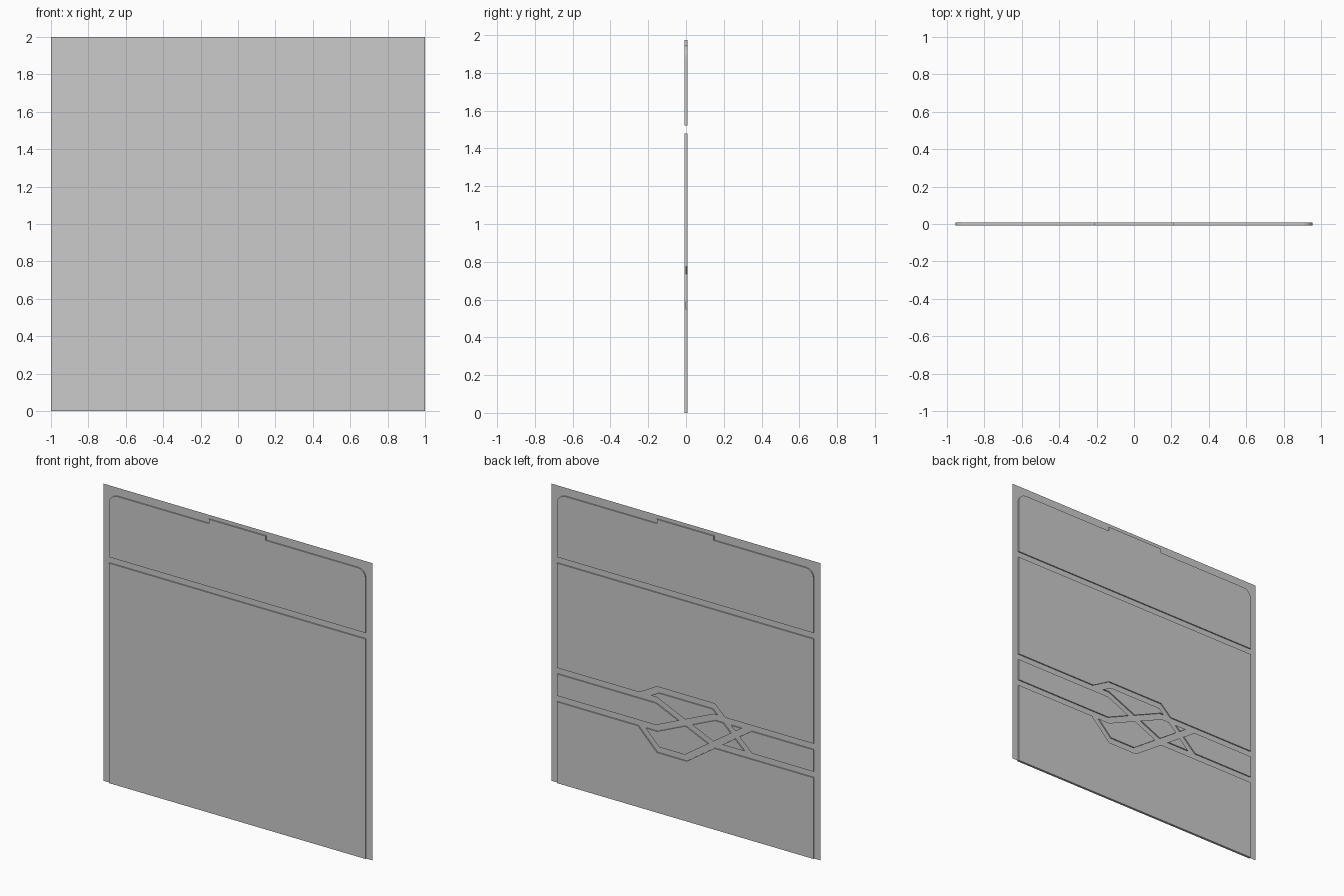
import bpy, bmesh, math
from mathutils import Vector

if "Cube" in bpy.data.objects:
    bpy.data.objects.remove(bpy.data.objects["Cube"])

DEPTH = 0.008      # relief height on each face of the sheet
GROOVE = 0.041     # width of the decorative grooves
SIDE = 0.955       # half width of the panels


def prism(name, outline, y0, y1):
    """Extrude an (x, z) outline from y0 to y1."""
    bm = bmesh.new()
    face = bm.faces.new([bm.verts.new((x, y0, z)) for x, z in outline])
    ext = bmesh.ops.extrude_face_region(bm, geom=[face], use_keep_orig=True)
    verts = [g for g in ext["geom"] if isinstance(g, bmesh.types.BMVert)]
    bmesh.ops.translate(bm, verts=verts, vec=(0, y1 - y0, 0))
    bmesh.ops.recalc_face_normals(bm, faces=bm.faces)
    mesh = bpy.data.meshes.new(name)
    bm.to_mesh(mesh)
    bm.free()
    obj = bpy.data.objects.new(name, mesh)
    bpy.context.collection.objects.link(obj)
    return obj


def ribbon(path, width):
    """Outline of a constant-width strip along a path, with mitred corners."""
    pts = [Vector(p) for p in path]
    left, right = [], []
    for i, p in enumerate(pts):
        a = (p - pts[i - 1]).normalized() if i else None
        b = (pts[i + 1] - p).normalized() if i < len(pts) - 1 else None
        a, b = a or b, b or a
        n1, n2 = Vector((-a.y, a.x)), Vector((-b.y, b.x))
        n = (n1 + n2).normalized()
        off = n * (width / 2 / n.dot(n1))
        left.append(p + off)
        right.append(p - off)
    return [tuple(v) for v in left + right[::-1]]


def carve(obj, path):
    """Cut a groove along a path right through a panel."""
    cutter = prism("groove_cutter", ribbon(path, GROOVE), -0.05, 0.05)
    cutter.hide_render = True
    mod = obj.modifiers.new("groove", "BOOLEAN")
    mod.operation, mod.solver, mod.object = "DIFFERENCE", "EXACT", cutter
    bpy.context.view_layer.objects.active = obj
    bpy.ops.object.modifier_apply(modifier=mod.name)
    bpy.data.objects.remove(cutter)


def open_back(obj):
    """Remove the hidden faces lying against the sheet."""
    bm = bmesh.new()
    bm.from_mesh(obj.data)
    hidden = [f for f in bm.faces if all(abs(v.co.y) < 1e-5 for v in f.verts)]
    bmesh.ops.delete(bm, geom=hidden, context="FACES")
    bm.to_mesh(obj.data)
    bm.free()


# thin backing sheet
bpy.ops.mesh.primitive_plane_add(size=2, location=(0, 0, 1), rotation=(math.pi / 2, 0, 0))
bpy.context.object.name = "backing_sheet"

# upper panel outline: rounded top corners and a raised tab
R, TOP = 0.06, 1.945
half = [(SIDE, 1.521)]
half += [(SIDE - R + R * math.cos(t), TOP - R + R * math.sin(t))
         for t in (math.pi / 2 * i / 6 for i in range(7))]
half += [(0.211, TOP), (0.211, 1.974)]
upper_outline = half + [(-x, z) for x, z in reversed(half)]
lower_outline = [(SIDE, 0), (SIDE, 1.48), (-SIDE, 1.48), (-SIDE, 0)]

# interlaced grooves on the back
knot = [
    [(1.1, 0.755), (0.215, 0.755), (-0.215, 0.567), (-1.1, 0.567)],
    [(1.1, 0.567), (0.215, 0.567), (-0.215, 0.755), (-1.1, 0.755)],
    [(0.335, 0.755), (0.205, 0.828), (-0.21, 0.828), (-0.49, 0.567)],
    [(0.342, 0.565), (0.203, 0.425), (-0.003, 0.425), (-0.485, 0.755)],
]

# panels on both faces
for label, sign in (("front", -1), ("back", 1)):
    upper = prism(label + "_upper_panel", upper_outline, 0, sign * DEPTH)
    lower = prism(label + "_lower_panel", lower_outline, 0, sign * DEPTH)
    if label == "back":
        for path in knot:
            carve(lower, path)
    open_back(upper)
    open_back(lower)
